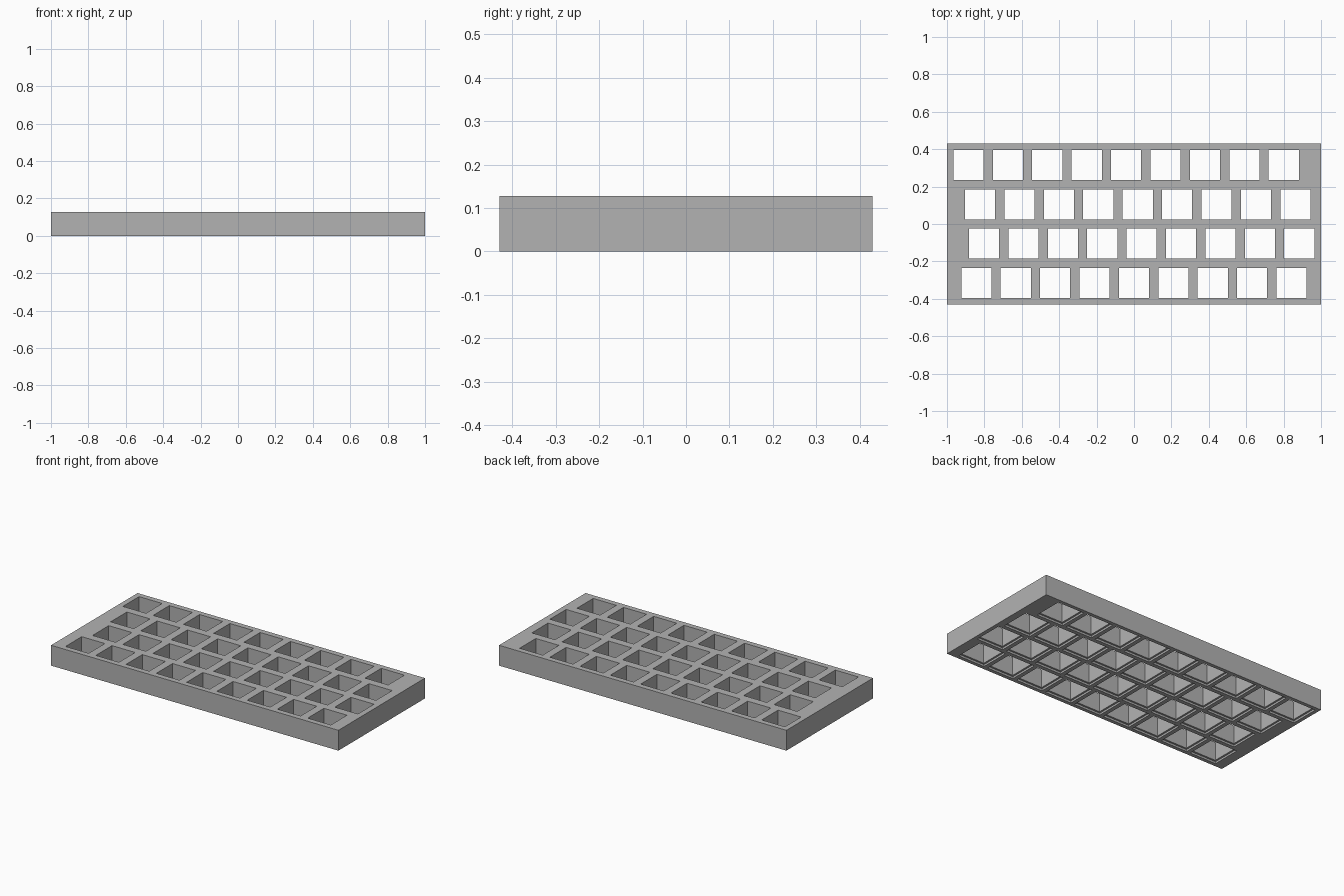
import bpy
import bmesh
from mathutils import Matrix, Vector

LENGTH, DEPTH, HEIGHT = 2.0, 0.86, 0.128
PITCH, HOLE, RECESS, STEP = 0.2107, 0.161, 0.184, 0.012
COLUMNS = 9
ROW_STARTS = (-0.885, -0.823, -0.802, -0.843)  # first hole centre, back to front

if "Cube" in bpy.data.objects:
    bpy.data.objects.remove(bpy.data.objects["Cube"], do_unlink=True)

grey = bpy.data.materials.new("plain grey")
grey.use_nodes = True
colour = (0.45, 0.45, 0.45, 1)
grey.diffuse_color = colour
grey.node_tree.nodes["Principled BSDF"].inputs["Base Color"].default_value = colour


def boxes(name, size, centres):
    """One object holding a box of the given size at each centre."""
    bm = bmesh.new()
    for centre in centres:
        place = Matrix.Translation(centre) @ Matrix.Diagonal((*size, 1))
        bmesh.ops.create_cube(bm, size=1, matrix=place)
    mesh = bpy.data.meshes.new(name)
    bm.to_mesh(mesh)
    bm.free()
    mesh.materials.append(grey)
    obj = bpy.data.objects.new(name, mesh)
    bpy.context.collection.objects.link(obj)
    return obj


def cut(target, cutter):
    """Subtract the cutter and keep it as a hidden helper."""
    mod = target.modifiers.new(cutter.name, "BOOLEAN")
    mod.operation = "DIFFERENCE"
    mod.solver = "EXACT"
    mod.object = cutter
    cutter.hide_render = True
    cutter.hide_set(True)


# Solid plate
plate = boxes("plate", (LENGTH, DEPTH, HEIGHT), [Vector((0, 0, HEIGHT / 2))])

# Staggered rows of square through holes
spots = [Vector((start + i * PITCH, (1.5 - row) * 0.21, 0))
         for row, start in enumerate(ROW_STARTS) for i in range(COLUMNS)]
cut(plate, boxes("hole_cutters", (HOLE, HOLE, 4 * HEIGHT), spots))

# Shallow wider recess around each hole on the underside
cut(plate, boxes("recess_cutters", (RECESS, RECESS, 2 * STEP), spots))

# Apply the cuts, then discard the helpers
bpy.context.view_layer.objects.active = plate
plate.select_set(True)
for mod in list(plate.modifiers):
    helper = mod.object
    bpy.ops.object.modifier_apply(modifier=mod.name)
    bpy.data.objects.remove(helper, do_unlink=True)
